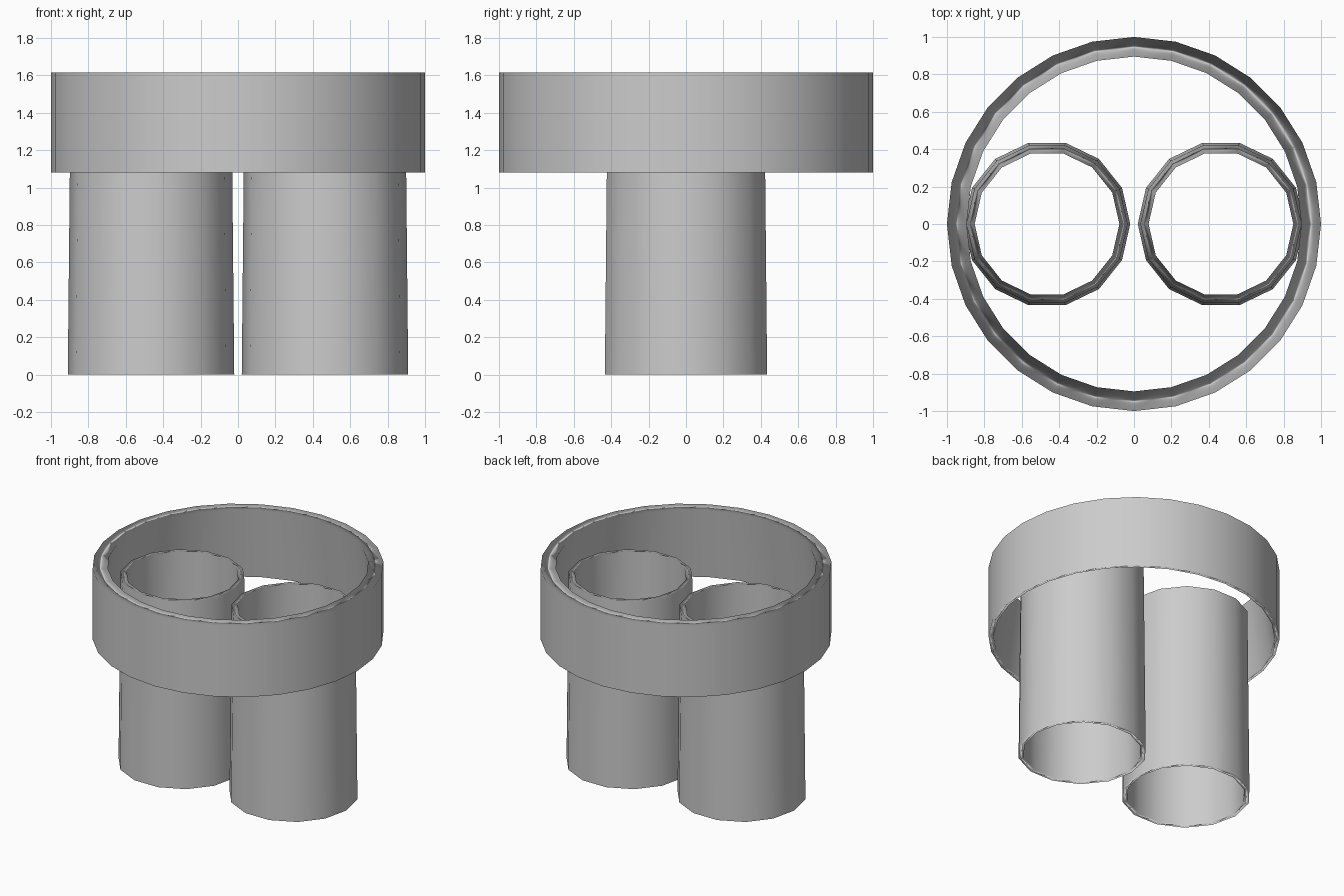
import bpy, bmesh
from math import cos, sin, tau

if "Cube" in bpy.data.objects:
    bpy.data.objects.remove(bpy.data.objects["Cube"])


def lathe(name, profile, sides, x=0.0):
    """Revolve a closed (radius, z) profile into a hollow, softly shaded tube."""
    bm = bmesh.new()
    rings = [[bm.verts.new((r * cos(tau * i / sides), r * sin(tau * i / sides), z))
              for i in range(sides)] for r, z in profile]
    for k, a in enumerate(rings):
        b = rings[(k + 1) % len(rings)]
        for i in range(sides):
            j = (i + 1) % sides
            bm.faces.new((a[i], a[j], b[j], b[i])).smooth = True
    bmesh.ops.recalc_face_normals(bm, faces=bm.faces[:])
    mesh = bpy.data.meshes.new(name)
    bm.to_mesh(mesh)
    bm.free()
    obj = bpy.data.objects.new(name, mesh)
    obj.location.x = x
    bpy.context.collection.objects.link(obj)
    # Walls stay evenly shaded, thin rims blend between them
    wn = obj.modifiers.new("wall_normals", 'WEIGHTED_NORMAL')
    wn.weight = 100
    return obj


# Wide collar, its inner wall narrowing towards the top
lathe("collar_ring", [(1.0, 1.08), (1.0, 1.615), (0.895, 1.615), (0.965, 1.08)], 28)

# Two slightly tapered pipes reaching up inside the collar
for side, x in (("left", -0.465), ("right", 0.465)):
    lathe(side + "_pipe", [(0.445, 0), (0.431, 1.41), (0.387, 1.41), (0.408, 0)], 14, x)
